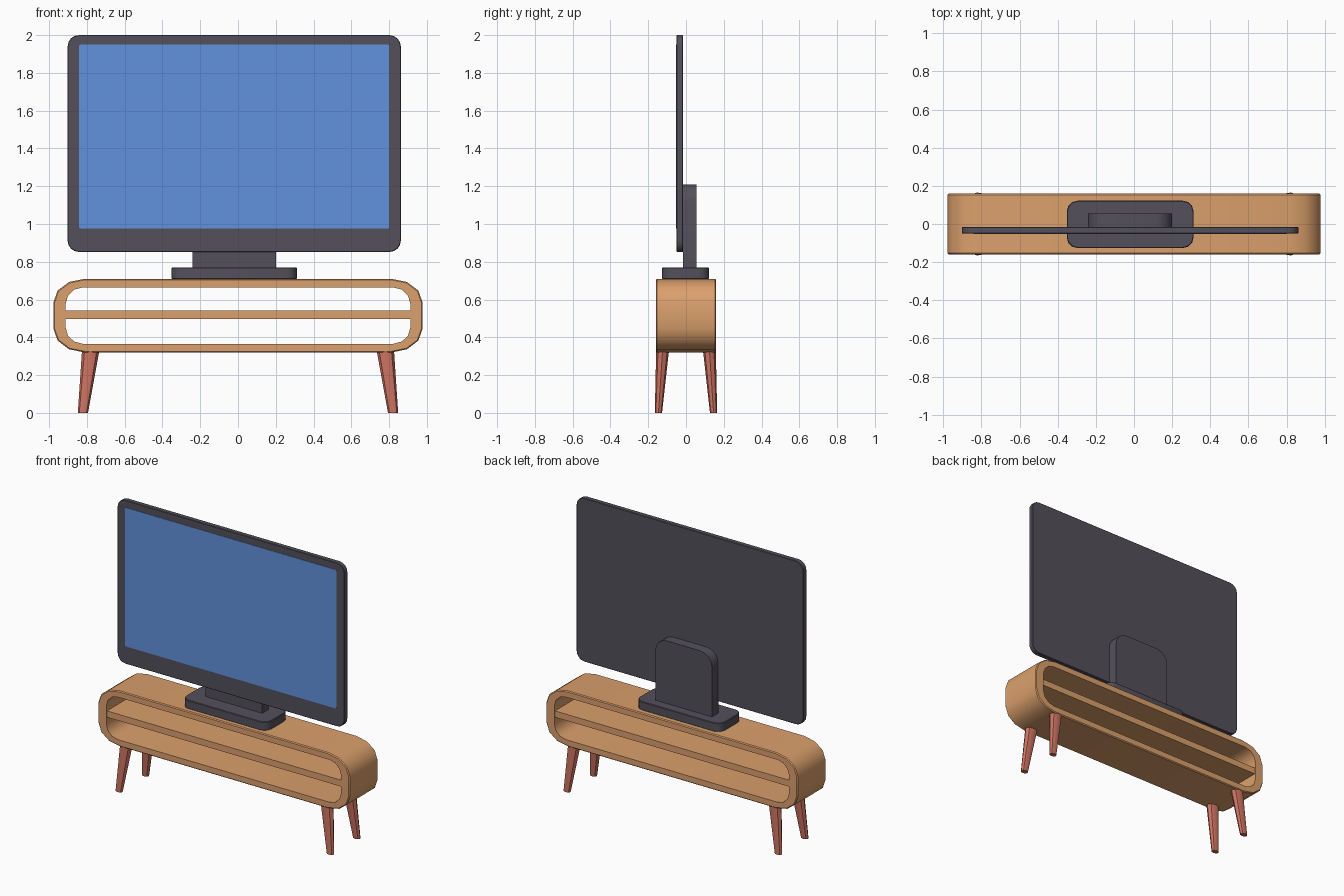
import bpy
import bmesh
from math import sin, cos, pi
from mathutils import Vector

cube = bpy.data.objects.get("Cube")
if cube:
    bpy.data.objects.remove(cube, do_unlink=True)


def material(name, rgb):
    mat = bpy.data.materials.new(name)
    mat.use_nodes = True
    mat.diffuse_color = (*rgb, 1)
    mat.node_tree.nodes["Principled BSDF"].inputs["Base Color"].default_value = (*rgb, 1)
    return mat


wood = material("light wood", (0.71, 0.35, 0.15))
leg_wood = material("reddish wood", (0.60, 0.17, 0.12))
plastic = material("dark plastic", (0.088, 0.08, 0.104))
glass = material("blue screen", (0.12, 0.29, 0.72))


def rounded(u0, u1, v0, v1, top, bottom=None, segments=3):
    """Counter-clockwise rectangle outline with elliptical corners."""
    bottom = top if bottom is None else bottom
    points = []
    corners = ((u1, v1, -1, -1, top), (u0, v1, 1, -1, top),
               (u0, v0, 1, 1, bottom), (u1, v0, -1, 1, bottom))
    for i, (u, v, su, sv, (ru, rv)) in enumerate(corners):
        if ru == 0:
            points.append((u, v))
            continue
        for k in range(segments + 1):
            a = (i + k / segments) * pi / 2
            points.append((u + su * ru + ru * cos(a), v + sv * rv + rv * sin(a)))
    return points


def finish(name, bm, mat):
    bmesh.ops.recalc_face_normals(bm, faces=bm.faces)
    mesh = bpy.data.meshes.new(name)
    bm.to_mesh(mesh)
    bm.free()
    mesh.materials.append(mat)
    obj = bpy.data.objects.new(name, mesh)
    bpy.context.collection.objects.link(obj)
    bpy.ops.object.select_all(action="DESELECT")
    obj.select_set(True)
    bpy.context.view_layer.objects.active = obj
    bpy.ops.object.shade_smooth_by_angle(angle=0.7)
    return obj


def place(axis, u, v, w):
    return Vector((u, w, v)) if axis == "y" else Vector((u, v, w))


def prism(name, outline, axis, lo, hi, mat, bevel=0.0):
    """Extrude an outline along y or z, with a small chamfer on both rims."""
    bm = bmesh.new()
    a, b = ([bm.verts.new(place(axis, u, v, w)) for u, v in outline] for w in (lo, hi))
    caps = [bm.faces.new(a), bm.faces.new(b)]
    for i in range(len(a)):
        j = (i + 1) % len(a)
        bm.faces.new((a[i], a[j], b[j], b[i]))
    if bevel:
        rims = [e for f in caps for e in f.edges]
        bmesh.ops.bevel(bm, geom=rims, offset=bevel, segments=1, affect="EDGES")
    return finish(name, bm, mat)


def tube(name, outer, inner, lo, hi, mat, bevel):
    """Hollow frame open at front and back."""
    bm = bmesh.new()
    rings = [[bm.verts.new((u, w, v)) for u, v in outline]
             for outline, w in ((outer, lo), (outer, hi), (inner, hi), (inner, lo))]
    n = len(outer)
    for r in range(4):
        p, q = rings[r], rings[(r + 1) % 4]
        for i in range(n):
            j = (i + 1) % n
            bm.faces.new((p[i], p[j], q[j], q[i]))
    rims = [bm.edges.get((r[i], r[(i + 1) % n])) for r in rings[:2] for i in range(n)]
    bmesh.ops.bevel(bm, geom=rims, offset=bevel, segments=1, affect="EDGES")
    return finish(name, bm, mat)


def leg(name, sx, sy):
    """Tapered, splayed leg with an oval section."""
    bm = bmesh.new()
    n = 8
    rings = []
    for cx, cy, z, rx, ry in ((0.821, 0.146, 0, 0.027, 0.019),
                              (0.780, 0.124, 0.33, 0.046, 0.034)):
        rings.append([bm.verts.new((sx * (cx + rx * cos(2 * pi * k / n)),
                                    sy * (cy + ry * sin(2 * pi * k / n)), z))
                      for k in range(n)])
    a, b = rings
    bm.faces.new(a)
    bm.faces.new(b)
    for i in range(n):
        j = (i + 1) % n
        bm.faces.new((a[i], a[j], b[j], b[i]))
    finish(name, bm, leg_wood)


# Media cabinet
tube("cabinet_frame",
     rounded(-0.977, 0.977, 0.32, 0.71, (0.165, 0.125)),
     rounded(-0.912, 0.912, 0.366, 0.664, (0.09, 0.085)),
     -0.159, 0.159, wood, 0.006)
sharp = (0, 0)
prism("cabinet_shelf", rounded(-0.915, 0.915, 0.496, 0.541, sharp),
      "y", -0.152, 0.152, wood)
for sx, side in ((1, "left"), (-1, "right")):
    for sy, end in ((-1, "front"), (1, "back")):
        leg(f"{end}_{side}_leg", sx, sy)

# Television
prism("stand_base", rounded(-0.352, 0.312, -0.126, 0.122, (0.055, 0.055)),
      "z", 0.708, 0.77, plastic, 0.004)
prism("stand_neck", rounded(-0.24, 0.20, 0.765, 1.21, (0.09, 0.09), sharp, 4),
      "y", -0.017, 0.055, plastic)
prism("television_panel", rounded(-0.902, 0.862, 0.852, 2.0, (0.06, 0.06), segments=4),
      "y", -0.05, -0.015, plastic, 0.003)
prism("television_screen", rounded(-0.842, 0.80, 0.976, 1.95, (0.008, 0.008), segments=2),
      "y", -0.052, -0.048, glass)
